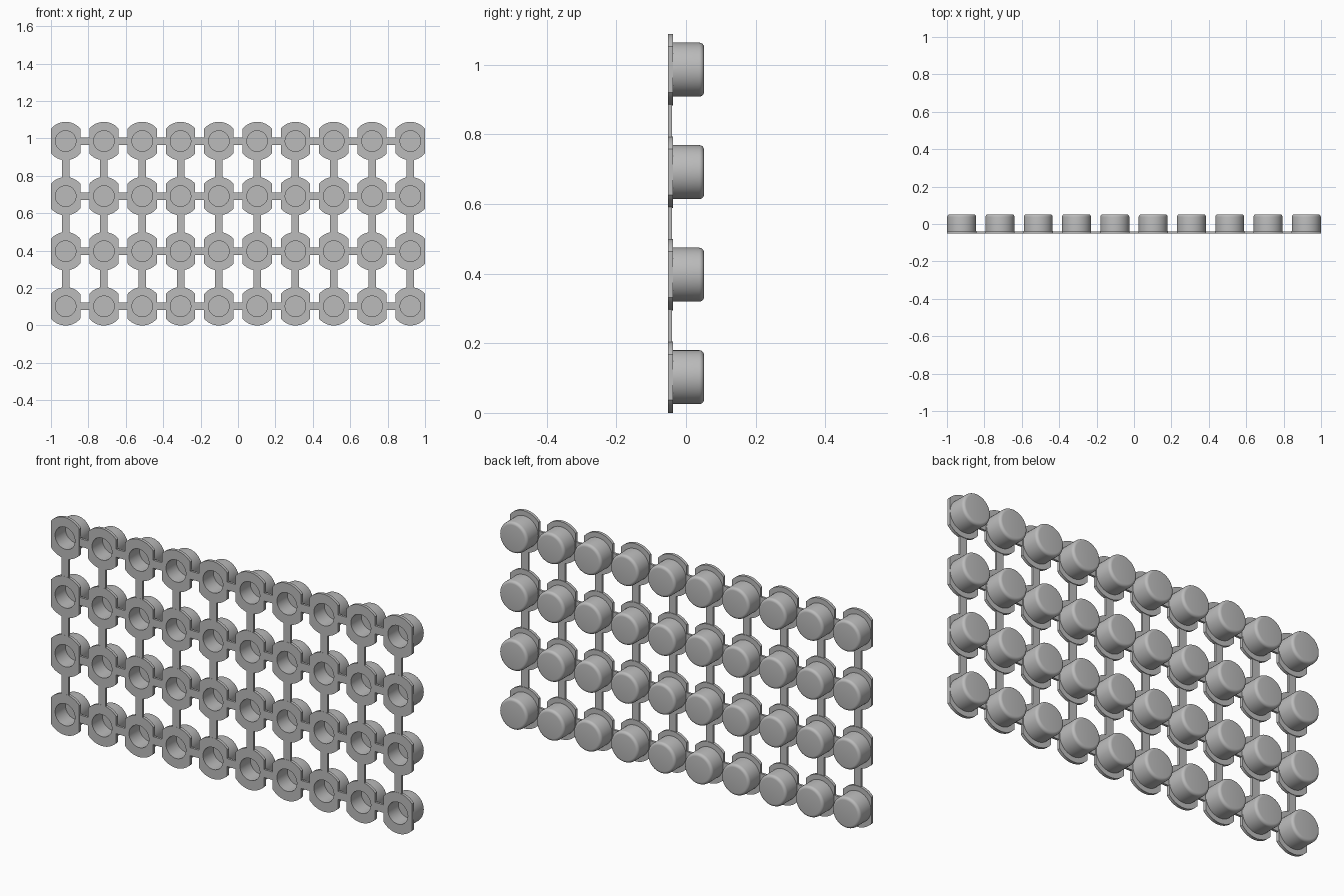
import bpy
import bmesh
from math import cos, sin, radians

if "Cube" in bpy.data.objects:
    bpy.data.objects.remove(bpy.data.objects["Cube"], do_unlink=True)

COLS, ROWS = 10, 4
SEGMENTS = 72
FLANGE_R = 0.1025
HALF_W = FLANGE_R * cos(radians(40))     # flat sides of the flange
CAP_R, HOLE_R, FILLET = 0.0775, 0.055, 0.014
FRONT, FLANGE_BACK, BACK = -0.052, -0.037, 0.052
CAVITY_FLOOR = 0.03
PITCH_X = 2 * (1 - HALF_W) / (COLS - 1)
PITCH_Z = 0.2945

grey = bpy.data.materials.new("rubber grey")
grey.use_nodes = True
COLOUR = (0.5, 0.5, 0.5, 1)
grey.diffuse_color = COLOUR
grey.node_tree.nodes["Principled BSDF"].inputs["Base Color"].default_value = COLOUR


def finish(bm, name):
    bmesh.ops.recalc_face_normals(bm, faces=bm.faces[:])
    mesh = bpy.data.meshes.new(name)
    bm.to_mesh(mesh)
    bm.free()
    mesh.materials.append(grey)
    return mesh


def place(name, mesh, x=0, z=0):
    obj = bpy.data.objects.new(name, mesh)
    obj.location = (x, 0, z)
    bpy.context.collection.objects.link(obj)
    return obj


def key_mesh():
    """Hollow round cap on a flange whose left and right sides are cut flat."""
    profile = [(HOLE_R, CAVITY_FLOOR), (HOLE_R, FRONT), (FLANGE_R, FRONT),
               (FLANGE_R, FLANGE_BACK), (CAP_R, FLANGE_BACK)]
    for i in range(6):
        a = radians(i * 18)
        profile.append((CAP_R - FILLET + FILLET * cos(a), BACK - FILLET + FILLET * sin(a)))
    bm = bmesh.new()
    rings = []
    for r, y in profile:
        ring = []
        for s in range(SEGMENTS):
            a = radians(360 * s / SEGMENTS)
            x = max(-HALF_W, min(HALF_W, r * cos(a)))
            ring.append(bm.verts.new((x, y, r * sin(a))))
        rings.append(ring)
    for lower, upper in zip(rings, rings[1:]):
        for s in range(SEGMENTS):
            t = (s + 1) % SEGMENTS
            bm.faces.new((lower[s], lower[t], upper[t], upper[s]))
    bm.faces.new(rings[0])       # cavity floor
    bm.faces.new(rings[-1])      # cap end
    return finish(bm, "key")


def bar_mesh(name, width, height):
    y0, y1 = FRONT + 0.0005, -0.04
    bm = bmesh.new()
    bmesh.ops.create_cube(bm, size=1)
    for v in bm.verts:
        v.co = (v.co.x * width, (y0 + y1) / 2 + v.co.y * (y1 - y0), v.co.z * height)
    return finish(bm, name)


# Keys, sharing one mesh
key = key_mesh()
cross_bar = bar_mesh("cross_bar", PITCH_X - 2 * HALF_W + 0.004, 0.04)
upright_bar = bar_mesh("upright_bar", 0.04, PITCH_Z - 2 * FLANGE_R + 0.006)

for row in range(ROWS):
    z = FLANGE_R + row * PITCH_Z
    for col in range(COLS):
        x = (col - (COLS - 1) / 2) * PITCH_X
        obj = place(f"key_{row + 1}_{col + 1}", key, x, z)
        if row == 0 and col == 0:
            bpy.ops.object.select_all(action='DESELECT')
            obj.select_set(True)
            bpy.context.view_layer.objects.active = obj
            bpy.ops.object.shade_smooth_by_angle(angle=radians(35))
        # Thin bars joining neighbouring flanges
        if col < COLS - 1:
            place(f"cross_bar_{row + 1}_{col + 1}", cross_bar, x + PITCH_X / 2, z)
        if row < ROWS - 1:
            place(f"upright_bar_{row + 1}_{col + 1}", upright_bar, x, z + PITCH_Z / 2)
